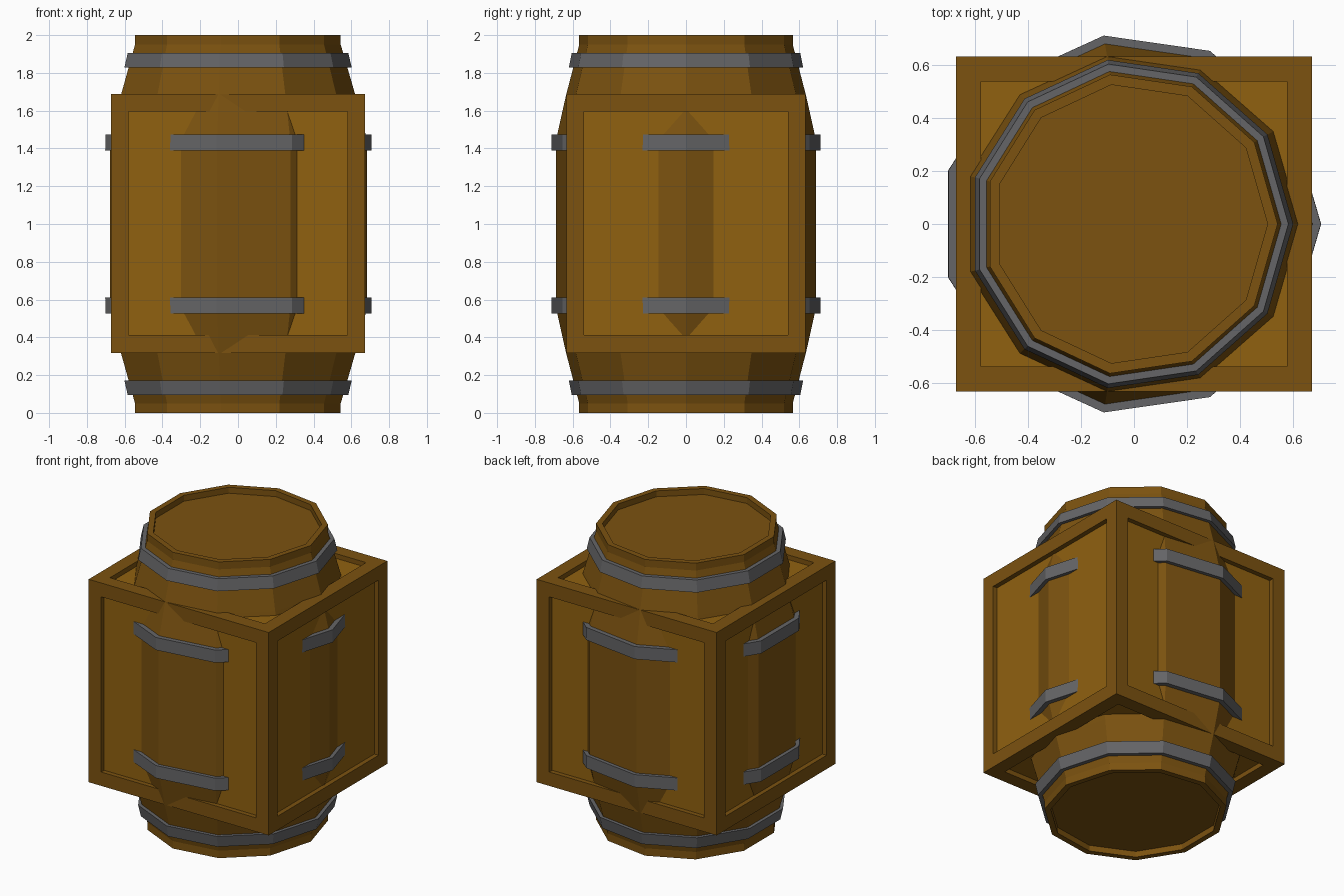
import bpy, bmesh, math
from mathutils import Vector

if "Cube" in bpy.data.objects:
    bpy.data.objects.remove(bpy.data.objects["Cube"])

SIDES = 11
CENTRE_X = -0.012


def material(name, rgb):
    m = bpy.data.materials.new(name)
    m.diffuse_color = (*rgb, 1)
    m.use_nodes = True
    m.node_tree.nodes["Principled BSDF"].inputs["Base Color"].default_value = m.diffuse_color
    return m


wood = material("wood", (0.2, 0.085, 0.005))
panel_wood = material("panel_wood", (0.28, 0.12, 0.005))
iron = material("iron", (0.13, 0.13, 0.135))


def finish(name, bm, *mats):
    bmesh.ops.recalc_face_normals(bm, faces=bm.faces)
    mesh = bpy.data.meshes.new(name)
    bm.to_mesh(mesh)
    bm.free()
    for m in mats:
        mesh.materials.append(m)
    ob = bpy.data.objects.new(name, mesh)
    bpy.context.collection.objects.link(ob)
    return ob


def squash(z):
    """The barrel is slightly narrower in x toward its ends."""
    t = (abs(z - 1) - 0.45) / 0.5
    return 1 - 0.027 * min(max(t, 0), 1)


def lathe(name, profile, mat, closed=False):
    """Revolve (radius, z) points into an 11-sided flat-faced solid."""
    bm = bmesh.new()
    rings = []
    for r, z in profile:
        ring = []
        for i in range(SIDES):
            a = math.tau * i / SIDES
            ring.append(bm.verts.new((CENTRE_X + r * squash(z) * math.cos(a),
                                      r * math.sin(a), z)))
        rings.append(ring)
    pairs = list(zip(rings, rings[1:]))
    if closed:
        pairs.append((rings[-1], rings[0]))
    for lo, hi in pairs:
        for i in range(SIDES):
            j = (i + 1) % SIDES
            bm.faces.new((lo[i], lo[j], hi[j], hi[i]))
    if not closed:
        bm.faces.new(rings[0])
        bm.faces.new(rings[-1])
    return finish(name, bm, mat)


# Barrel: recessed lid, rim, taper and straight belly, mirrored about z = 1
half = [(0.532, 0.04), (0.532, 0), (0.571, 0), (0.571, 0.05),
        (0.642, 0.32), (0.695, 0.555)]
lathe("barrel", half + [(r, 2 - z) for r, z in reversed(half)], wood)

# Iron hoops: tapered pair at the ends, straight pair round the belly
end_hoop = [(0.565, 0.095), (0.611, 0.095), (0.627, 0.172), (0.585, 0.172)]
belly_hoop = [(0.66, 0.525), (0.72, 0.525), (0.72, 0.61), (0.66, 0.61)]
for name, prof in (("end_hoop", end_hoop), ("belly_hoop", belly_hoop)):
    lathe(name + "_lower", prof, iron, closed=True)
    lathe(name + "_upper", [(r, 2 - z) for r, z in prof], iron, closed=True)

# Crate: box with a recessed panel in every face
bm = bmesh.new()
bmesh.ops.create_cube(bm, size=1)
for v in bm.verts:
    v.co = Vector((v.co.x * 1.345, v.co.y * 1.266, v.co.z * 1.37 + 1.003))
panels = list(bm.faces)
bmesh.ops.inset_individual(bm, faces=panels, thickness=0.132)
panels = bmesh.ops.extrude_discrete_faces(bm, faces=panels)["faces"]
for f in panels:
    f.normal_update()
    bmesh.ops.translate(bm, verts=f.verts, vec=f.normal * -0.032)
    f.material_index = 1
finish("crate", bm, wood, panel_wood)
